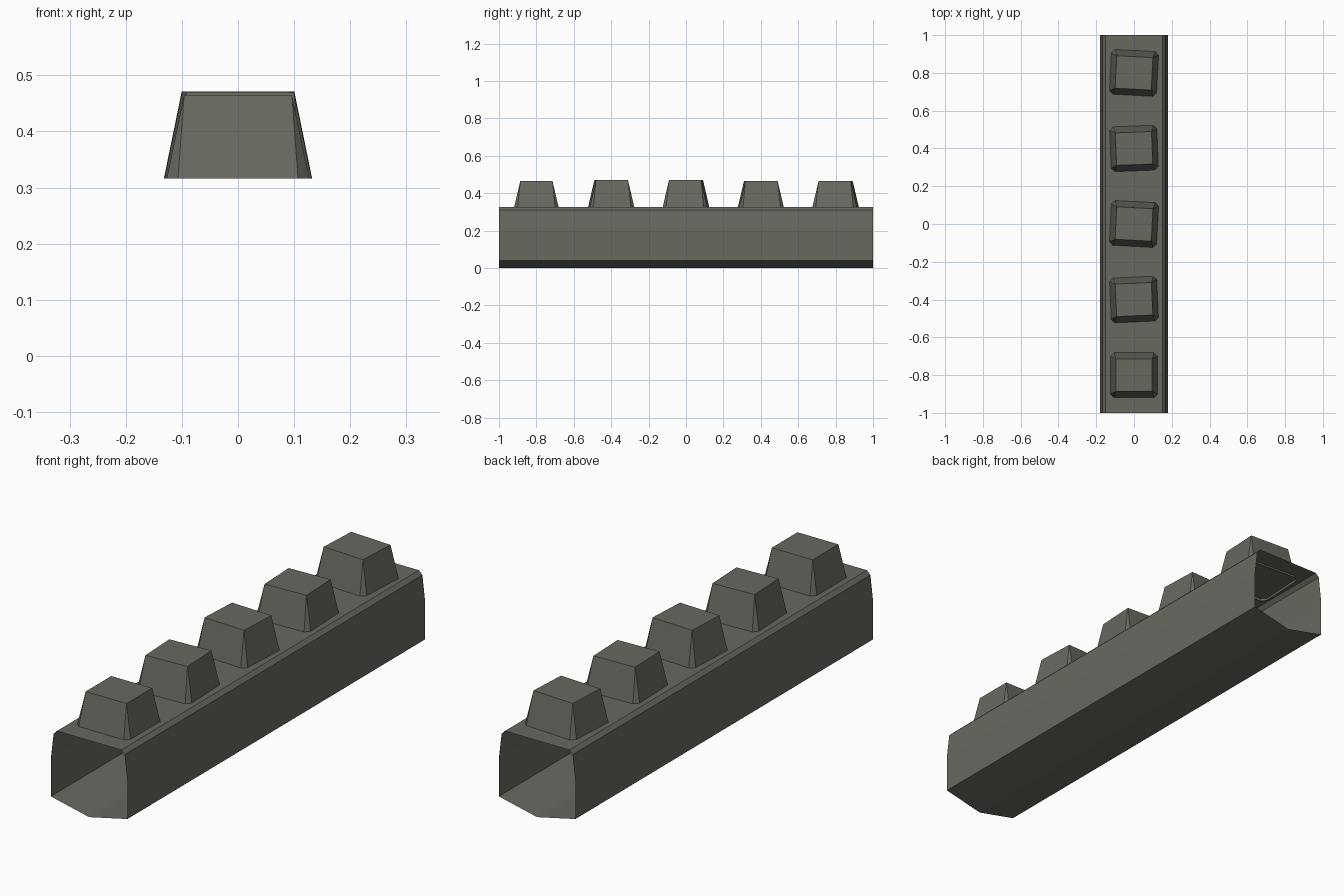
import bpy
import bmesh
import math

if "Cube" in bpy.data.objects:
    bpy.data.objects.remove(bpy.data.objects["Cube"])

# One flat colour for the whole model
grey = bpy.data.materials.new("dark_olive_grey")
grey.diffuse_color = (0.14, 0.14, 0.118, 1.0)
grey.use_nodes = True
grey.node_tree.nodes["Principled BSDF"].inputs["Base Color"].default_value = grey.diffuse_color


def finish(bm, name):
    mesh = bpy.data.meshes.new(name)
    bm.normal_update()
    bm.to_mesh(mesh)
    bm.free()
    mesh.materials.append(grey)
    obj = bpy.data.objects.new(name, mesh)
    bpy.context.collection.objects.link(obj)
    return obj


def skin(bm, lower, upper):
    """Faces between two closed loops of equal length."""
    n = len(lower)
    for i in range(n):
        j = (i + 1) % n
        bm.faces.new((lower[i], lower[j], upper[j], upper[i]))


# Beam: mirrored profile extruded along y, open at both ends
right_half = [(0.18, 0.04), (0.18, 0.20), (0.167, 0.31), (0.151, 0.326)]
profile = [(0, 0)] + right_half + [(-x, z) for x, z in reversed(right_half)]
bm = bmesh.new()
front = [bm.verts.new((x, -1, z)) for x, z in profile]
back = [bm.verts.new((x, 1, z)) for x, z in profile]
skin(bm, front, back)
bmesh.ops.reverse_faces(bm, faces=bm.faces[:]) if bm.faces[:][0].normal.z > 0 else None
finish(bm, "beam")


# Stud: tapered block, corner cuts at the base narrowing to a sharp top corner
def stud(name, y, turn, top_z):
    bx, by, cut = 0.127, 0.121, 0.02
    tx, ty = 0.096, 0.086
    base_z = 0.316
    a = math.radians(turn)

    def place(px, py, z):
        return (px * math.cos(a) - py * math.sin(a),
                y + px * math.sin(a) + py * math.cos(a), z)

    bm = bmesh.new()
    base, top = [], []
    for sx, sy in ((1, 1), (-1, 1), (-1, -1), (1, -1)):
        pair = [(sx * bx, sy * (by - cut)), (sx * (bx - cut), sy * by)]
        if sx * sy < 0:
            pair.reverse()
        base.append([bm.verts.new(place(px, py, base_z)) for px, py in pair])
        top.append(bm.verts.new(place(sx * tx, sy * ty, top_z)))
    bm.faces.new(top)
    for i in range(4):
        j = (i + 1) % 4
        bm.faces.new((base[i][0], base[i][1], top[i]))
        bm.faces.new((base[i][1], base[j][0], top[j], top[i]))
    finish(bm, name)


# Row of five slightly turned studs
turns = (0, 2.5, -3, 2.2, -3)
tops = (0.465, 0.469, 0.471, 0.466, 0.466)
for i, (turn, top_z) in enumerate(zip(turns, tops)):
    stud(f"stud_{i + 1}", -0.8 + 0.4 * i, turn, top_z)
